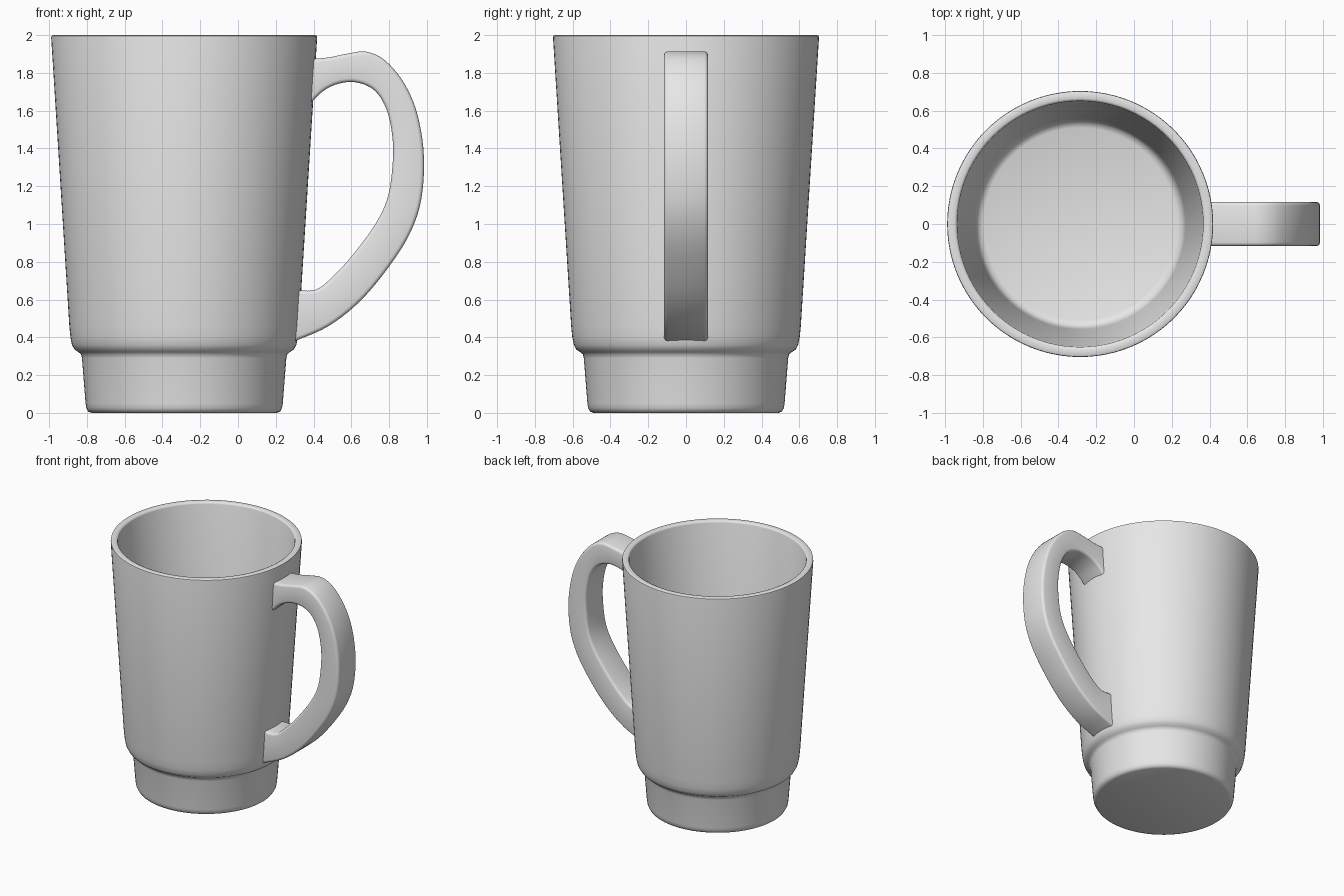
import bpy, bmesh, math
from mathutils import Vector

cube = bpy.data.objects.get("Cube")
if cube:
    bpy.data.objects.remove(cube, do_unlink=True)

AXIS_X = -0.285
SEGMENTS = 96

glaze = bpy.data.materials.new("pale grey ceramic")
glaze.use_nodes = True
glaze.diffuse_color = (0.8, 0.8, 0.8, 1)
glaze.node_tree.nodes["Principled BSDF"].inputs["Base Color"].default_value = (0.8, 0.8, 0.8, 1)


def finish(name, bm, angle):
    """Turn a bmesh into a smooth-shaded, coloured object."""
    bmesh.ops.recalc_face_normals(bm, faces=bm.faces)
    mesh = bpy.data.meshes.new(name)
    bm.to_mesh(mesh)
    bm.free()
    mesh.materials.append(glaze)
    obj = bpy.data.objects.new(name, mesh)
    bpy.context.collection.objects.link(obj)
    bpy.ops.object.select_all(action='DESELECT')
    obj.select_set(True)
    bpy.context.view_layer.objects.active = obj
    bpy.ops.object.shade_smooth_by_angle(angle=math.radians(angle))
    return obj


def smooth_path(points, steps=5):
    """Catmull-Rom curve through the points."""
    p = [Vector(q) for q in points]
    p = [2 * p[0] - p[1]] + p + [2 * p[-1] - p[-2]]
    out = []
    for a, b, c, d in zip(p, p[1:], p[2:], p[3:]):
        for i in range(steps):
            t = i / steps
            out.append(0.5 * (2 * b + (c - a) * t + (2 * a - 5 * b + 4 * c - d) * t**2
                              + (3 * b - a - 3 * c + d) * t**3))
    return out + [p[-2]]


# Cup: one closed profile (radius, height), outside then inside
profile = [(0, 0), (0.49, 0), (0.508, 0.007), (0.518, 0.025), (0.522, 0.05),
           (0.541, 0.29), (0.546, 0.31), (0.56, 0.322), (0.58, 0.335),
           (0.594, 0.36), (0.602, 0.4), (0.608, 0.46), (0.704, 1.985),
           (0.702, 1.996), (0.694, 2), (0.664, 2), (0.655, 1.996), (0.651, 1.985),
           (0.558, 0.46), (0.55, 0.41), (0.535, 0.385), (0.51, 0.375), (0, 0.375)]
bm = bmesh.new()
verts = [bm.verts.new((r, 0, z)) for r, z in profile]
edges = [bm.edges.new(pair) for pair in zip(verts, verts[1:])]
bmesh.ops.spin(bm, geom=verts + edges, cent=(0, 0, 0), axis=(0, 0, 1),
               angle=2 * math.pi, steps=SEGMENTS)
bmesh.ops.remove_doubles(bm, verts=bm.verts, dist=0.0005)
bmesh.ops.translate(bm, verts=bm.verts, vec=(AXIS_X, 0, 0))
finish("cup_body", bm, 50)

# Handle: paired outer and inner side curves (x, z), ends sunk in the wall
outer = smooth_path([(0.375, 1.872), (0.48, 1.882), (0.58, 1.902), (0.68, 1.912),
                     (0.78, 1.865), (0.88, 1.745), (0.95, 1.58), (0.984, 1.36),
                     (0.97, 1.13), (0.91, 0.95), (0.8, 0.775), (0.65, 0.595),
                     (0.48, 0.46), (0.29, 0.375)])
inner = smooth_path([(0.375, 1.63), (0.46, 1.71), (0.55, 1.747), (0.64, 1.747),
                     (0.725, 1.705), (0.785, 1.61), (0.815, 1.48), (0.82, 1.34),
                     (0.795, 1.15), (0.73, 1.005), (0.61, 0.84), (0.5, 0.72),
                     (0.41, 0.652), (0.30, 0.65)])
bm = bmesh.new()
rings = []
for o, i in zip(outer, inner):
    rings.append([bm.verts.new((p.x, y, p.y))
                  for p, y in ((o, -0.117), (o, 0.117), (i, 0.117), (i, -0.117))])
for r, s in zip(rings, rings[1:]):
    for k in range(4):
        n = (k + 1) % 4
        bm.faces.new((r[k], r[n], s[n], s[k]))
bm.faces.new(rings[0])
bm.faces.new(rings[-1])

# Soften the four long edges
bm.normal_update()
long_edges = [e for e in bm.edges if e.calc_face_angle() > math.radians(50)
              and not any(f in e.link_faces for f in bm.faces if len(set(f.verts) & set(rings[0])) == 4
                          or len(set(f.verts) & set(rings[-1])) == 4)]
bmesh.ops.bevel(bm, geom=long_edges, offset=0.02, segments=3, profile=0.5, affect='EDGES')
finish("handle", bm, 50)
